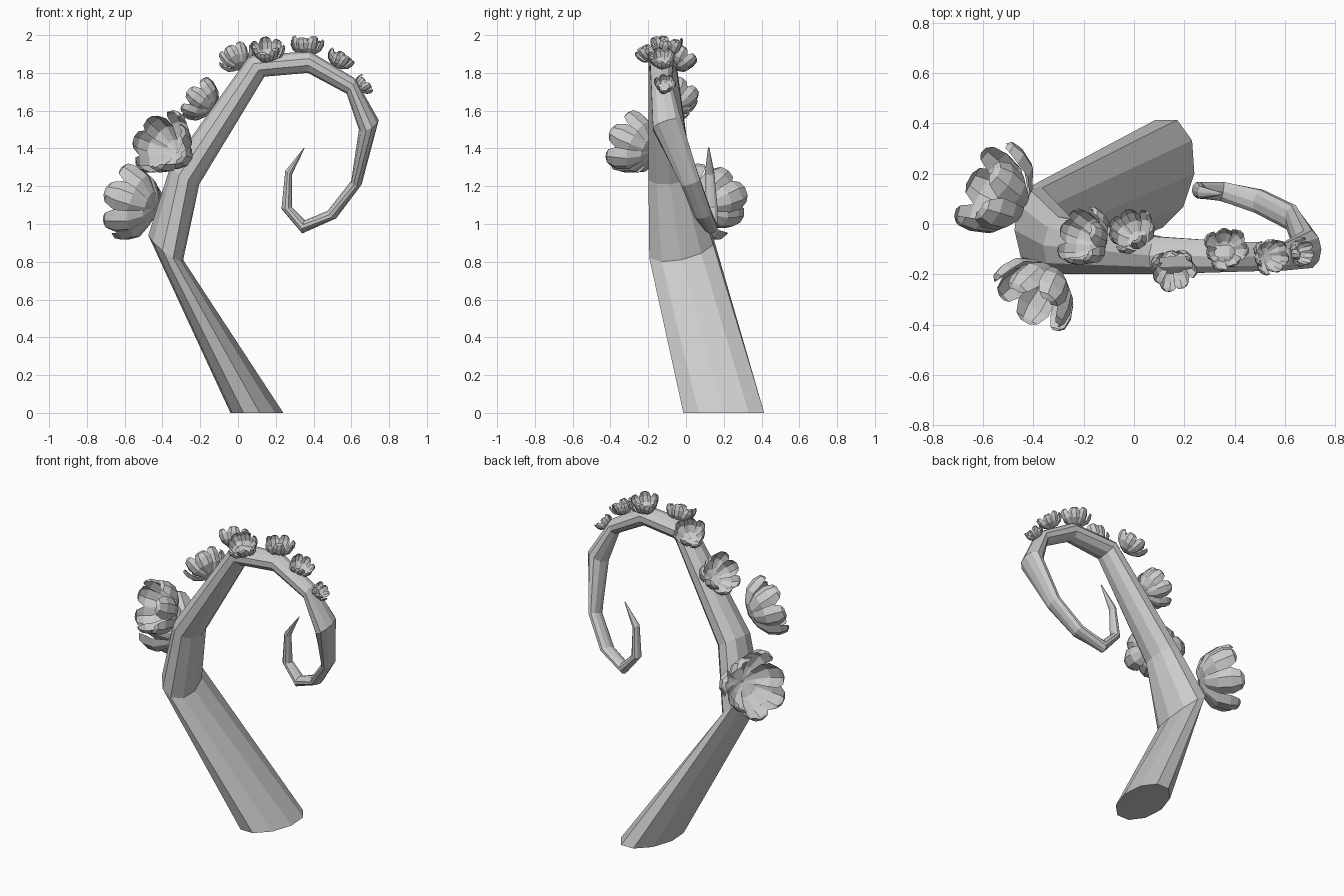
import bpy, bmesh, math
from mathutils import Vector

if "Cube" in bpy.data.objects:
    bpy.data.objects.remove(bpy.data.objects["Cube"])

def make_object(name, bm):
    bmesh.ops.recalc_face_normals(bm, faces=bm.faces)
    mesh = bpy.data.meshes.new(name)
    bm.to_mesh(mesh)
    bm.free()
    obj = bpy.data.objects.new(name, mesh)
    bpy.context.collection.objects.link(obj)
    return obj

# Tentacle rings: outer x, z, inner x, z, centre y, half width
RINGS = [
    (-.04, 0, .24, 0, .20, .225),
    (-.475, .94, -.29, .81, -.025, .182),
    (-.36, 1.30, -.205, 1.21, -.085, .12),
    (.06, 1.89, .14, 1.78, -.125, .078),
    (.38, 1.915, .37, 1.80, -.13, .064),
    (.62, 1.77, .575, 1.69, -.13, .057),
    (.745, 1.55, .64, 1.50, -.10, .082),
    (.655, 1.21, .60, 1.23, .025, .055),
    (.52, 1.03, .475, 1.07, .09, .05),
    (.34, .95, .355, 1.02, .13, .04),
    (.23, 1.08, .285, 1.09, .135, .034),
    (.25, 1.28, .285, 1.26, .125, .026),
    (.35, 1.405, .352, 1.40, .12, .004),
]
SIDES = 10

def build_tentacle():
    bm = bmesh.new()
    centres = [Vector(((r[0] + r[2]) / 2, r[4], (r[1] + r[3]) / 2)) for r in RINGS]
    loops = []
    for i, (xo, zo, xi, zi, y, w) in enumerate(RINGS):
        inward = Vector(((xi - xo) / 2, 0, (zi - zo) / 2))
        if i == 0:
            side = Vector((.03, w, 0))
        else:
            t = (centres[min(i + 1, len(RINGS) - 1)] - centres[i - 1]).normalized()
            side = (Vector((0, 1, 0)) - t * t.y).normalized() * w
        loops.append([bm.verts.new(centres[i] + inward * math.cos(a) + side * math.sin(a))
                      for a in (2 * math.pi * k / SIDES for k in range(SIDES))])
    for a, b in zip(loops, loops[1:]):
        for k in range(SIDES):
            n = (k + 1) % SIDES
            bm.faces.new((a[k], a[n], b[n], b[k]))
    bm.faces.new(loops[0])
    bm.faces.new(loops[-1])
    make_object("tentacle", bm)

# Petal profile: distance from axis, height, half width
PETAL = [(.03, .02, .04), (.45, .08, .20), (.84, .34, .36), (1.0, .68, .40), (1.02, .95, .28), (.94, 1.06, .12)]
PETALS = 7

def add_petal(bm, base, axes, size, angle, spread, lift):
    u, v, n = axes
    out = u * math.cos(angle) + v * math.sin(angle)
    across = v * math.cos(angle) - u * math.sin(angle)
    rows = []
    for r, h, w in PETAL:
        row = []
        for s in (-1, -.4, .4, 1):
            curl = .22 * s * s * (w / .4)          # edges cup inward
            p = out * (r * spread - curl) + across * (w * s) + n * (h * lift + curl * .3)
            row.append(bm.verts.new(base + p * size))
        rows.append(row)
    for a, b in zip(rows, rows[1:]):
        for k in range(3):
            bm.faces.new((a[k], a[k + 1], b[k + 1], b[k]))

def build_flower(name, base, axis, size):
    bm = bmesh.new()
    n = Vector(axis).normalized()
    u = n.orthogonal().normalized()
    axes = (u, n.cross(u), n)
    for k in range(PETALS):                         # ring of cupped petals, alternately open
        add_petal(bm, Vector(base), axes, size, k * math.tau / PETALS,
                  (1.06, .92)[k % 2], (.95, 1.08)[k % 2])
    make_object(name, bm)

# Flowers along the outer edge: base, direction, radius
FLOWERS = [
    ((-.44, .06, 1.08), (-.80, .45, .25), .20),
    ((-.32, -.18, 1.38), (-.50, -.75, .30), .175),
    ((-.13, -.08, 1.61), (-.70, .25, .55), .125),
    ((.015, -.065, 1.83), (-.35, .50, .75), .095),
    ((.155, -.15, 1.865), (0, -.45, .90), .09),
    ((.36, -.105, 1.89), (.05, .10, 1), .088),
    ((.515, -.125, 1.83), (.45, -.05, .85), .075),
    ((.635, -.115, 1.715), (.75, .05, .60), .057),
]

build_tentacle()
for i, (base, axis, size) in enumerate(FLOWERS):
    build_flower(f"flower_{i + 1}", base, axis, size)
